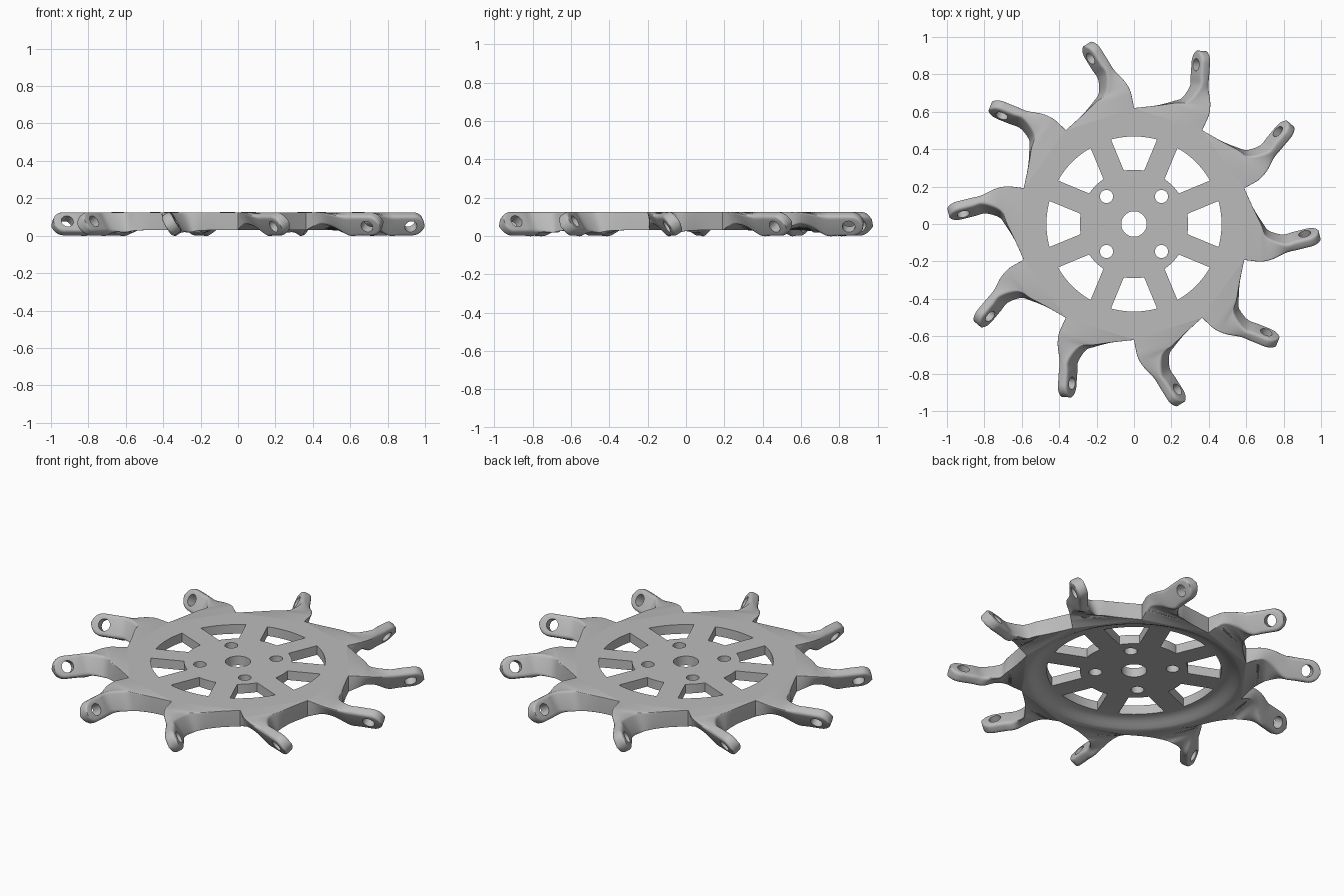
import bpy, bmesh, math
from math import sin, cos, radians, asin, pi
from mathutils import Vector

TOP, BOTTOM, ARMS = 0.125, 0.03, 10

default = bpy.data.objects.get("Cube")
if default:
    bpy.data.objects.remove(default)

metal = bpy.data.materials.new("grey_metal")
metal.use_nodes = True
grey = (0.5, 0.5, 0.5, 1)
metal.diffuse_color = grey
metal.node_tree.nodes["Principled BSDF"].inputs["Base Color"].default_value = grey


def loft(bm, rings):
    """Skin a list of equal-length point rings and cap both ends."""
    rows = [[bm.verts.new(p) for p in ring] for ring in rings]
    n = len(rows[0])
    for low, high in zip(rows, rows[1:]):
        for i in range(n):
            j = (i + 1) % n
            bm.faces.new((low[i], low[j], high[j], high[i]))
    bm.faces.new(rows[0][::-1])
    bm.faces.new(rows[-1])


def prism(bm, outline, z0, z1):
    loft(bm, [[(x, y, z) for x, y in outline] for z in (z0, z1)])


def circle(r, n, x=0, y=0, start=0):
    return [(x + r * cos(start + 2 * pi * i / n), y + r * sin(start + 2 * pi * i / n))
            for i in range(n)]


def make_object(name, bm):
    bmesh.ops.recalc_face_normals(bm, faces=bm.faces)
    mesh = bpy.data.meshes.new(name)
    bm.to_mesh(mesh)
    bm.free()
    mesh.materials.append(metal)
    obj = bpy.data.objects.new(name, mesh)
    bpy.context.collection.objects.link(obj)
    return obj


def cut(obj, cutter):
    """Subtract the cutter, bake the result and discard the cutter."""
    mod = obj.modifiers.new("cut", "BOOLEAN")
    mod.operation, mod.solver, mod.object = "DIFFERENCE", "EXACT", cutter
    bpy.context.view_layer.update()
    graph = bpy.context.evaluated_depsgraph_get()
    baked = bpy.data.meshes.new_from_object(obj.evaluated_get(graph))
    obj.modifiers.clear()
    obj.data = baked
    bpy.data.objects.remove(cutter)


def smooth(obj, angle):
    bpy.ops.object.select_all(action="DESELECT")
    obj.select_set(True)
    bpy.context.view_layer.objects.active = obj
    bpy.ops.object.shade_smooth_by_angle(angle=radians(angle))


# Carrier body: ten-sided plate
bm = bmesh.new()
prism(bm, circle(0.62, ARMS, start=radians(18)), BOTTOM, TOP)
body = make_object("carrier_body", bm)

# Hollow underside, leaving a curved rim
bowl_profile = [(0.585, 0.0), (0.575, 0.03), (0.56, 0.036), (0.54, 0.048),
                (0.52, 0.059), (0.5, 0.067), (0.475, 0.071)]
bm = bmesh.new()
loft(bm, [[(x, y, z) for x, y in circle(r, 96)] for r, z in bowl_profile])
cut(body, make_object("bowl_cutter", bm))

# Windows between eight parallel-sided spokes, centre bore and bolt holes
bm = bmesh.new()
for k in range(8):
    outline = []
    for r, way in ((0.29, 1), (0.468, -1)):
        half = pi / 8 - asin(0.059 / r)
        outline += [(r * cos(k * pi / 4 + way * half * t / 6),
                     r * sin(k * pi / 4 + way * half * t / 6)) for t in range(-6, 7)]
    prism(bm, outline, -0.1, 0.3)
prism(bm, circle(0.068, 40), -0.1, 0.3)
for sx in (-1, 1):
    for sy in (-1, 1):
        prism(bm, circle(0.035, 24, sx * 0.147, sy * 0.147), -0.1, 0.3)
cut(body, make_object("window_cutter", bm))
smooth(body, 25)

# Tab frame: along the arm, up the leaning plate, through its thickness
turn, lean, R, HALF = radians(14), radians(30), 0.062, 0.029
centre = Vector((0.932, -0.073, 0.063))
along = Vector((cos(turn), sin(turn), 0))
through = Vector((-sin(turn) * cos(lean), cos(turn) * cos(lean), sin(lean)))
up = Vector((sin(turn) * sin(lean), -cos(turn) * sin(lean), cos(lean)))


def tab_section(s, h):
    c = centre + along * s
    return [c + up * h * a + through * HALF * b
            for a, b in ((1, 1), (1, -1), (-1, -1), (-1, 1))]


def rounded(corners, r):
    """Round the four corners of a section."""
    ring = []
    for i, p in enumerate(corners):
        ends = []
        for q in (corners[i - 1], corners[(i + 1) % 4]):
            d = q - p
            ends.append(p + d.normalized() * min(r, d.length * 0.46))
        for t in (0, 0.25, 0.5, 0.75, 1):
            ring.append(ends[0] * (1 - t) ** 2 + p * 2 * t * (1 - t) + ends[1] * t * t)
    return ring


# Arm sections from the body edge to the tab: top and bottom corners
x0, y0 = 0.62 * cos(radians(18)), 0.62 * sin(radians(18))
keys = [[Vector(p) for p in s] for s in (
    ((x0, y0, TOP), (x0, -y0, TOP), (x0, -y0, BOTTOM), (x0, y0, BOTTOM)),
    ((0.64, 0.08, TOP), (0.635, -0.198, TOP), (0.635, -0.19, 0.05), (0.64, 0.082, 0.03)),
    ((0.68, 0.0, TOP), (0.685, -0.203, TOP), (0.685, -0.18, 0.065), (0.69, 0.004, 0.024)),
    ((0.712, -0.07, TOP), (0.745, -0.193, 0.118), (0.74, -0.145, 0.045), (0.722, -0.032, 0.014)),
)]
keys += [tab_section(-0.13, R), tab_section(-0.07, R), tab_section(0, R)]
radii = [0.001, 0.003, 0.008, 0.016, 0.02, 0.02, 0.02]

rings = []
STEPS = 6
for i in range(len(keys) - 1):
    before, after = keys[max(i - 1, 0)], keys[min(i + 2, len(keys) - 1)]
    for step in range(STEPS):
        t = step / STEPS
        section = []
        for a, b, c, d in zip(before, keys[i], keys[i + 1], after):
            section.append(0.5 * (2 * b + (c - a) * t + (2 * a - 5 * b + 4 * c - d) * t * t
                                  + (3 * b - a - 3 * c + d) * t ** 3))
        rings.append(rounded(section, radii[i] * (1 - t) + radii[i + 1] * t))
# Round end of the tab
for a in range(0, 90, 8):
    rings.append(rounded(tab_section(R * sin(radians(a)), R * cos(radians(a))), 0.02))

bm = bmesh.new()
loft(bm, rings)
bmesh.ops.triangulate(bm, faces=[f for f in bm.faces if len(f.verts) == 4])
arm = make_object("arm_1", bm)

# Mounting hole through the tab
hole_centre = centre - along * 0.014
bm = bmesh.new()
loft(bm, [[hole_centre + through * d + along * x + up * y for x, y in circle(0.033, 32)]
          for d in (-0.1, 0.1)])
cut(arm, make_object("hole_cutter", bm))
smooth(arm, 35)

# Repeat the arm around the body
for k in range(1, ARMS):
    copy = bpy.data.objects.new(f"arm_{k + 1}", arm.data)
    copy.rotation_euler.z = 2 * pi * k / ARMS
    bpy.context.collection.objects.link(copy)
